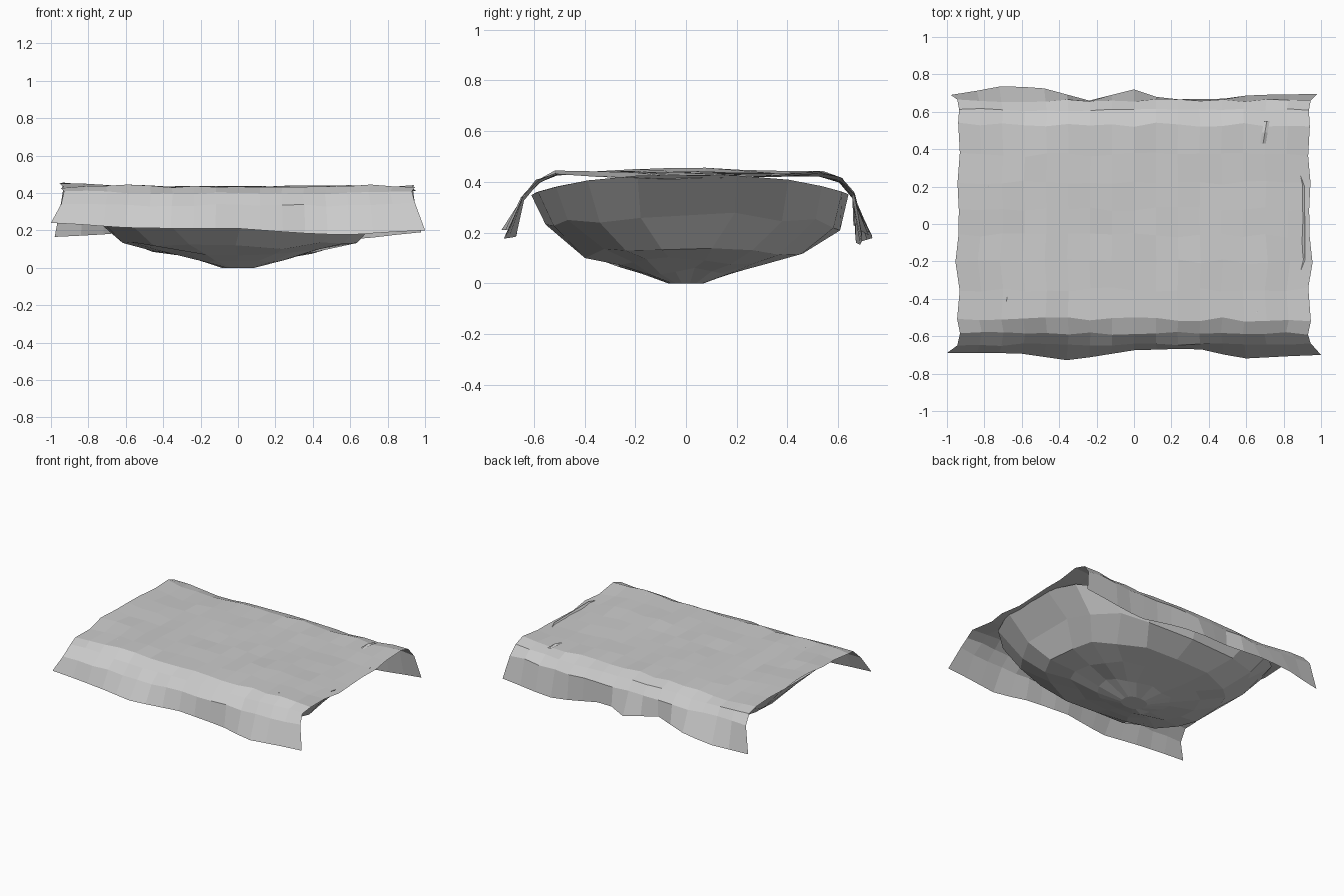
import bpy, bmesh, math, random

if "Cube" in bpy.data.objects:
    bpy.data.objects.remove(bpy.data.objects["Cube"])
random.seed(4)


def lerp_table(table, x):
    """Linear interpolation through (x, value, value...) rows."""
    if x <= table[0][0]:
        return table[0][1:]
    for a, b in zip(table, table[1:]):
        if x <= b[0]:
            t = (x - a[0]) / (b[0] - a[0])
            return [p + (q - p) * t for p, q in zip(a[1:], b[1:])]
    return table[-1][1:]


def make(name, rows, closed=False, cap=False):
    """Loft rows of points into a flat-shaded mesh."""
    bm = bmesh.new()
    grid = [[bm.verts.new(p) for p in r] for r in rows]
    n = len(rows[0])
    for a, b in zip(grid, grid[1:]):
        for i in range(n if closed else n - 1):
            j = (i + 1) % n
            bm.faces.new((a[i], a[j], b[j], b[i]))
    if cap:
        bm.faces.new(grid[-1])
    bmesh.ops.recalc_face_normals(bm, faces=bm.faces)
    total = sum(f.normal.z * f.calc_area() for f in bm.faces)
    if (total < 0) != closed:   # cloth faces up, belly faces down
        bmesh.ops.reverse_faces(bm, faces=bm.faces)
    me = bpy.data.meshes.new(name)
    bm.to_mesh(me)
    bm.free()
    ob = bpy.data.objects.new(name, me)
    bpy.context.collection.objects.link(ob)
    return ob


def jit(a):
    return random.uniform(-a, a)


# Draped cloth: hem position (x, y, z) along the front and the back
front_hem = [(-1, -.69, .24), (-.65, -.69, .215), (-.36, -.73, .21), (0, -.675, .21),
             (.35, -.665, .185), (.6, -.72, .175), (1, -.70, .20)]
back_hem = [(-1, .69, .165), (-.72, .74, .18), (-.5, .725, .2), (-.25, .66, .23), (0, .72, .19),
            (.17, .665, .22), (.5, .67, .16), (.65, .69, .15), (1, .695, .19)]
COLS = 17
us = [-1 + 2 * i / (COLS - 1) for i in range(COLS)]


def hem_row(hem, width):
    """Loose lower edge of a flap, flared at the corners."""
    return [(u * (width if abs(u) > .99 else .96), *lerp_table(hem, u)) for u in us]


def fold_row(y, z, width):
    """Crease running across the cloth where it bends over the edge."""
    return [(u * width, y + jit(.008), z + .015 * u * u * math.cos(7 * u) + jit(.006)) for u in us]


rows = [hem_row(front_hem, 1.0), fold_row(-.645, .335, .945), fold_row(-.585, .40, .93)]
for y in (-.51, -.35, -.2, -.06, .08, .22, .37, .53):
    half = .935 + jit(.02)
    rows.append([(u * half, y + jit(.012),
                  .433 + .02 * math.sin(5 * u + 3 * y) * u * u + jit(.005)) for u in us])
rows += [fold_row(.61, .405, .935), fold_row(.66, .345, .945), hem_row(back_hem, .98)]
make("draped_cloth", rows)

# Chunky sagging belly: rings of (half x, front y, back y, z at the ends, z at the sides)
rings = [(.92, .61, .64, .425, .35), (.75, .545, .60, .27, .215), (.635, .41, .47, .145, .105),
         (.45, .27, .33, .095, .07), (.26, .17, .18, .05, .035), (.09, .07, .07, .006, .006)]
SIDES = 18
belly = []
for k, (hx, front, back, ze, zs) in enumerate(rings):
    e = .66 if k < 2 else .85
    ring = []
    for i in range(SIDES):
        a = 2 * math.pi * (i + .5) / SIDES
        c, s = math.cos(a), math.sin(a)
        w = (.004, .022, .02, .018, .016, 0)[k]
        ring.append((hx * math.copysign(abs(c) ** e, c) + jit(w),
                     (back if s > 0 else front) * math.copysign(abs(s) ** e, s) + jit(w * .5),
                     ze * c * c + zs * s * s + jit(w * .8)))
    belly.append(ring)
lowest = min(p[2] for r in belly for p in r)
belly = [[(x, y, z - lowest if k == 5 else max(z, 0)) for x, y, z in r] for k, r in enumerate(belly)]
make("sagging_belly", belly, closed=True, cap=True)

# Low creases pinched up near the cloth corners: (x, y, dx, dy)
for i, (x, y, dx, dy) in enumerate([(-.68, -.40, .01, .12), (.66, -.47, .05, .04),
                                    (.70, .49, .01, .06), (-.78, .2, .01, .08)]):
    make(f"cloth_crease_{i + 1}", [
        [(x + o - dx, y - dy, .425), (x + o, y, .43 + h), (x + o + dx, y + dy, .425)]
        for o, h in ((-.015, 0), (0, .012), (.015, 0))])
